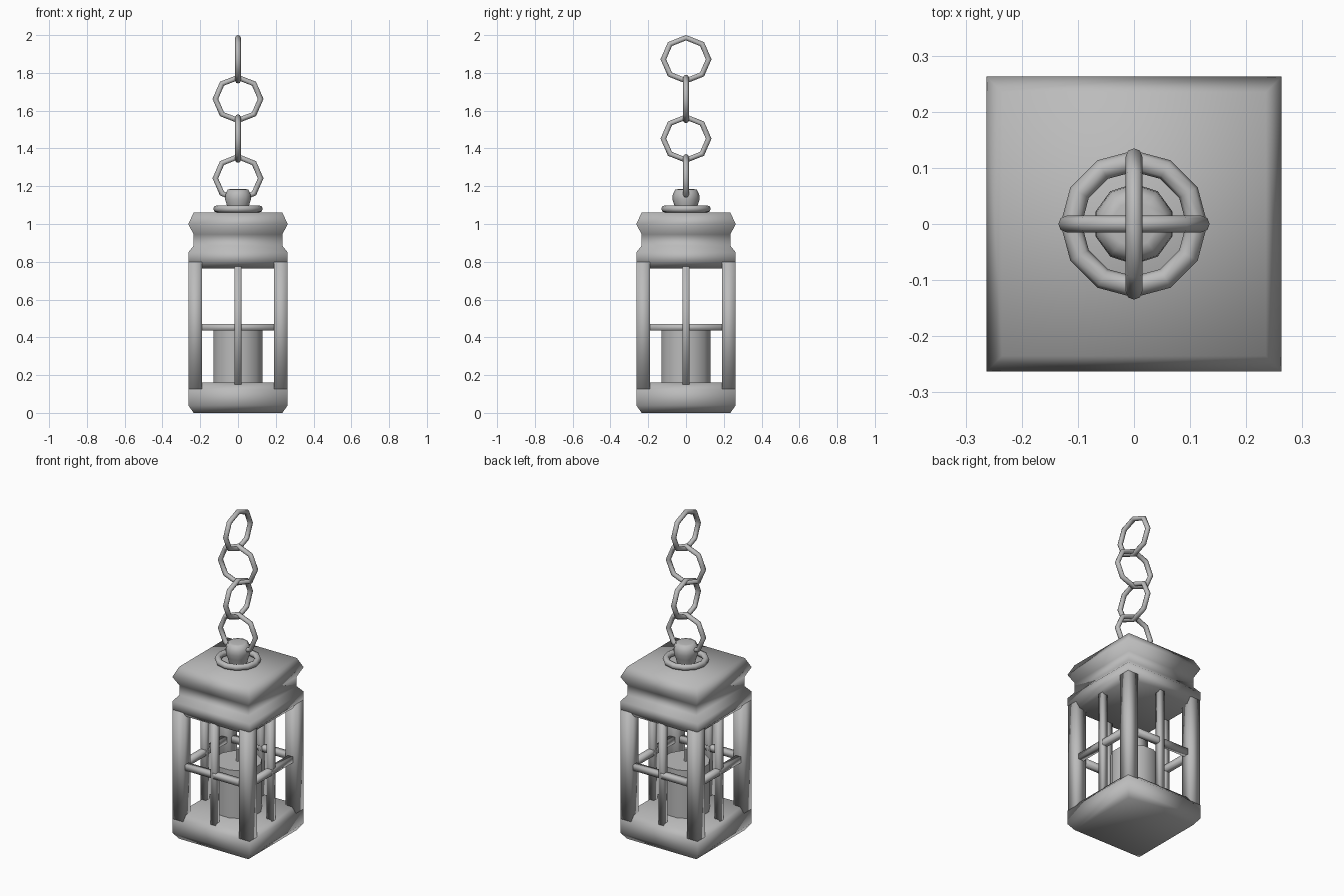
import bpy, bmesh
from math import pi, sin, cos, sqrt

cube = bpy.data.objects.get("Cube")
if cube:
    bpy.data.objects.remove(cube, do_unlink=True)

# One plain metal colour for everything
metal = bpy.data.materials.new("grey metal")
metal.use_nodes = True
colour = (0.5, 0.5, 0.5, 1)
metal.diffuse_color = colour
metal.node_tree.nodes["Principled BSDF"].inputs["Base Color"].default_value = colour


def finish(name, bm, sharp=None):
    """Turn a bmesh into a smooth shaded object."""
    bmesh.ops.recalc_face_normals(bm, faces=bm.faces)
    mesh = bpy.data.meshes.new(name)
    bm.to_mesh(mesh)
    bm.free()
    mesh.materials.append(metal)
    obj = bpy.data.objects.new(name, mesh)
    bpy.context.collection.objects.link(obj)
    bpy.ops.object.select_all(action='DESELECT')
    obj.select_set(True)
    bpy.context.view_layer.objects.active = obj
    if sharp:
        bpy.ops.object.shade_smooth_by_angle(angle=sharp)
    else:
        bpy.ops.object.shade_smooth()
    return obj


def lathe(name, profile, sides, turn=0, sharp=None):
    """Closed stack of polygon rings from (radius, height) pairs."""
    bm = bmesh.new()
    angles = [turn + 2 * pi * i / sides for i in range(sides)]
    rings = [[bm.verts.new((r * cos(a), r * sin(a), z)) for a in angles]
             for r, z in profile]
    for low, high in zip(rings, rings[1:]):
        for i in range(sides):
            j = (i + 1) % sides
            bm.faces.new((low[i], low[j], high[j], high[i]))
    bm.faces.new(rings[0])
    bm.faces.new(rings[-1])
    return finish(name, bm, sharp)


def square_stack(name, profile):
    """Square moulding from (half width, height) pairs."""
    return lathe(name, [(w * sqrt(2), z) for w, z in profile], 4, pi / 4)


def box(name, low, high):
    bm = bmesh.new()
    bmesh.ops.create_cube(bm, size=1)
    for v in bm.verts:
        v.co = [(a + b) / 2 + c * (b - a) for a, b, c in zip(low, high, v.co)]
    return finish(name, bm)


def ring(name, z, major, minor, sides, rotation=(0, 0, 0), squash=1):
    bpy.ops.mesh.primitive_torus_add(
        location=(0, 0, z), rotation=rotation, major_radius=major,
        minor_radius=minor, major_segments=sides, minor_segments=8)
    obj = bpy.context.object
    obj.name = name
    obj.scale.y = squash
    obj.data.materials.append(metal)
    bpy.ops.object.shade_smooth()


# Base and roof mouldings
square_stack("base", [(.235, 0), (.263, .04), (.263, .125), (.235, .16)])
square_stack("roof", [(.235, .765), (.263, .8), (.263, .85), (.235, .885),
                      (.235, .945), (.263, 1.0), (.235, 1.06)])

# Corner posts
for sx, side in ((-1, "right"), (1, "left")):
    for sy, end in ((-1, "front"), (1, "back")):
        x = sorted((sx * .19, sx * .262))
        y = sorted((sy * .19, sy * .262))
        box(f"{end}_{side}_post", (x[0], y[0], .11), (x[1], y[1], .815))

# Window bars: one upright and one crossbar on each side
near, far, half = .207, .243, .018
for s in (-1, 1):
    a, b = sorted((s * near, s * far))
    end = "front" if s < 0 else "back"
    side = "right" if s < 0 else "left"
    box(f"{end}_upright_bar", (-half, a, .15), (half, b, .78))
    box(f"{end}_crossbar", (-.2, a, .435), (.2, b, .47))
    box(f"{side}_upright_bar", (a, -half, .15), (b, half, .78))
    box(f"{side}_crossbar", (a, -.2, .435), (b, .2, .47))

# Candle and wick
lathe("candle", [(.135, .15), (.135, .455)], 12, pi / 12, sharp=pi / 4)
lathe("wick", [(.012, .45), (.012, .53)], 6, sharp=pi / 4)

# Roof ring and knob
ring("roof_ring", 1.08, .112, .019, 12)
lathe("knob", [(.05, 1.055), (.062, 1.1), (.072, 1.13), (.07, 1.155),
               (.058, 1.182), (.04, 1.185)], 10, pi / 10, sharp=pi / 3)

# Chain of four links, each turned a quarter from the last
for i in range(4):
    ring(f"chain_link_{i + 1}", 1.242 + .21 * i, .12, .015, 8,
         (pi / 2, 0, pi / 2 * (i % 2)), .95)
